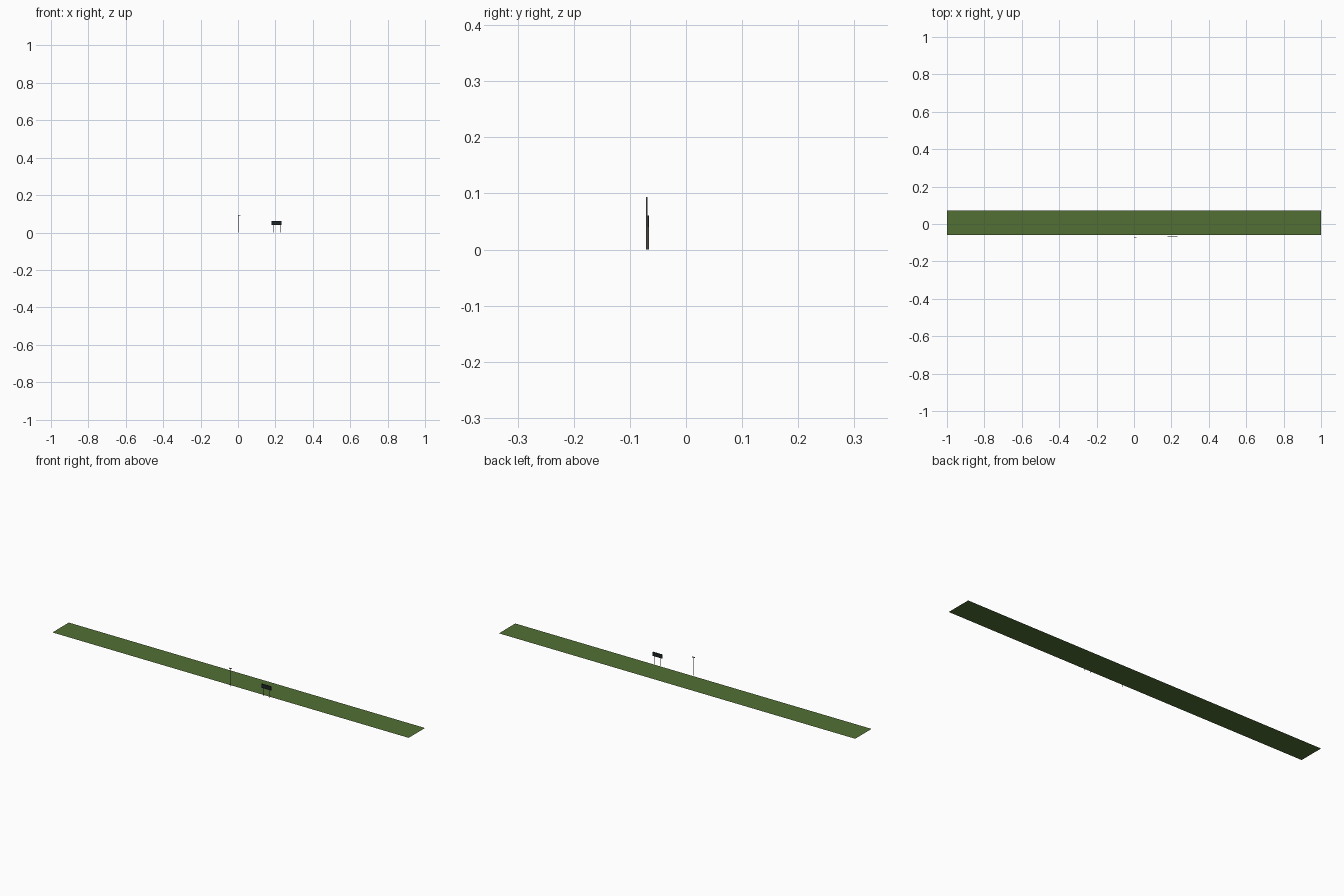
import bpy
from mathutils import Vector

if "Cube" in bpy.data.objects:
    bpy.data.objects.remove(bpy.data.objects["Cube"])


def material(name, rgb):
    m = bpy.data.materials.new(name)
    m.diffuse_color = (*rgb, 1)
    m.use_nodes = True
    m.node_tree.nodes["Principled BSDF"].inputs["Base Color"].default_value = m.diffuse_color
    return m


GRASS = material("grass green", (0.085, 0.16, 0.036))
BLACK = material("board black", (0.012, 0.016, 0.018))
STEEL = material("post grey", (0.21, 0.19, 0.17))


def box(name, lo, hi, mat):
    lo, hi = Vector(lo), Vector(hi)
    bpy.ops.mesh.primitive_cube_add(size=1, location=(lo + hi) / 2)
    o = bpy.context.object
    o.name = name
    o.scale = hi - lo
    bpy.ops.object.transform_apply(location=False, rotation=False, scale=True)
    o.data.materials.append(mat)
    return o


def post(name, x, y, r, z0, z1, mat):
    bpy.ops.mesh.primitive_cylinder_add(vertices=8, radius=r, depth=z1 - z0,
                                        location=(x, y, (z0 + z1) / 2))
    o = bpy.context.object
    o.name = name
    o.data.materials.append(mat)
    bpy.ops.object.shade_smooth_by_angle()
    return o


# Long grass strip, a single thin sheet
bpy.ops.mesh.primitive_plane_add(size=1, location=(0, 0.006, 0.0015))
strip = bpy.context.object
strip.name = "grass_strip"
strip.scale = (2, 0.131, 1)
bpy.ops.object.transform_apply(location=False, rotation=False, scale=True)
strip.data.materials.append(GRASS)

# Tall lamp pole with a short crosspiece on top
post("lamp_pole", 0.005, -0.07, 0.0014, 0, 0.092, STEEL)
box("lamp_head", (-0.001, -0.0714, 0.090), (0.014, -0.0686, 0.0935), STEEL)

# Sign board on two legs
box("sign_board", (0.179, -0.0683, 0.040), (0.233, -0.0657, 0.0605), BLACK)
for i, x in enumerate((0.188, 0.225)):
    post(f"sign_leg_{i + 1}", x, -0.067, 0.0012, 0, 0.041, STEEL)
